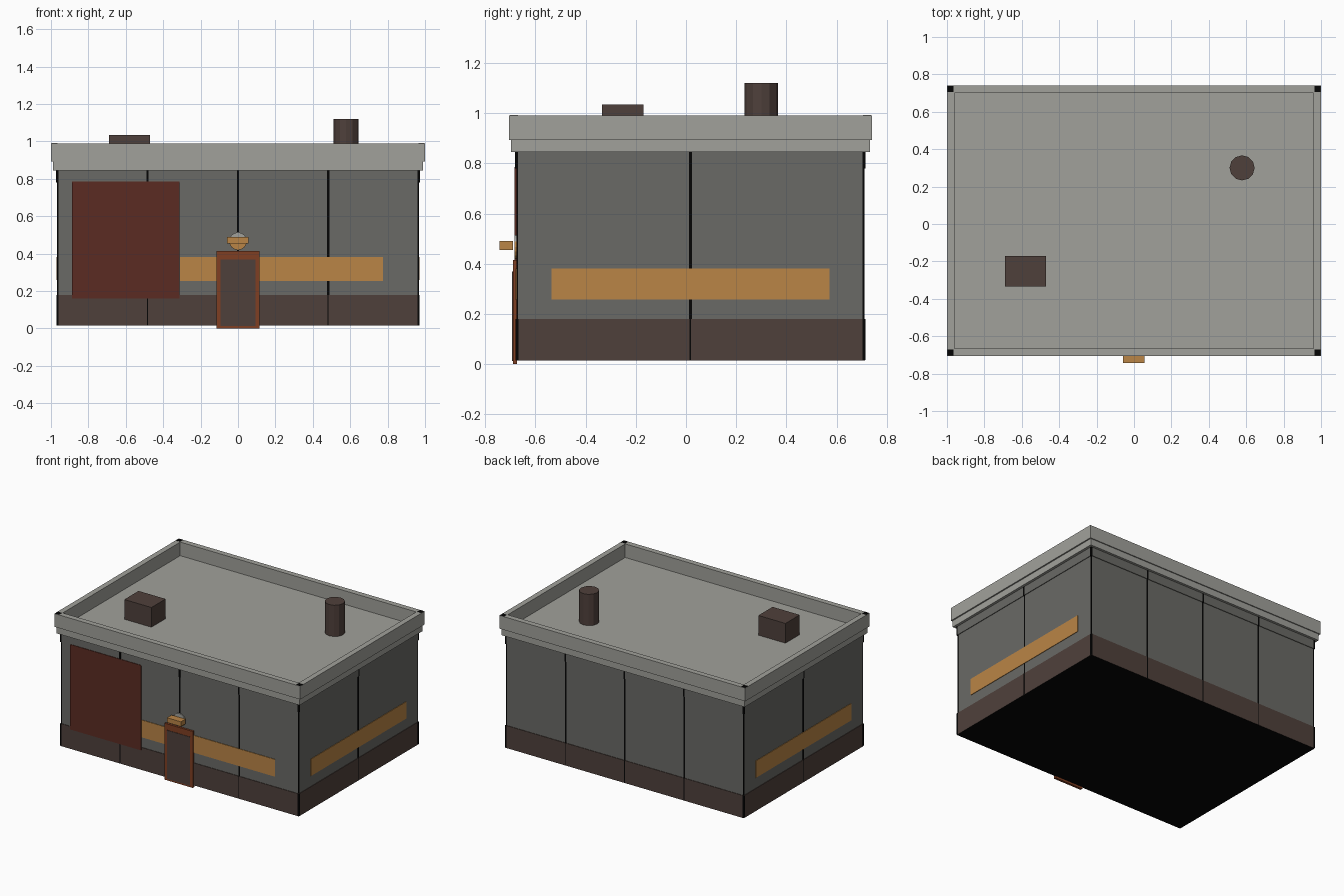
import bpy, bmesh, math

if "Cube" in bpy.data.objects:
    bpy.data.objects.remove(bpy.data.objects["Cube"])

CY = 0.0175  # building centre in y (the lamp sticks out in front)


def mat(name, hexcol):
    m = bpy.data.materials.new(name)
    rgb = [int(hexcol[i:i + 2], 16) / 255 for i in (0, 2, 4)]
    m.diffuse_color = [c / 12.92 if c <= 0.04045 else ((c + 0.055) / 1.055) ** 2.4 for c in rgb] + [1]
    m.use_nodes = True
    m.node_tree.nodes["Principled BSDF"].inputs["Base Color"].default_value = m.diffuse_color
    return m


ROOF = mat("pale_concrete", "A1A19B")
WALL = mat("grey_wall", "6A6A66")
BROWN = mat("dark_brown", "4F403B")
RED = mat("shutter_red", "5B2B22")
AMBER = mat("amber", "BA8546")
RUST = mat("rust_orange", "803E22")
BLACK = mat("black", "050505")


def finish(name, bm, *mats):
    me = bpy.data.meshes.new(name)
    bmesh.ops.recalc_face_normals(bm, faces=bm.faces)
    bm.to_mesh(me)
    bm.free()
    for m in mats:
        me.materials.append(m)
    ob = bpy.data.objects.new(name, me)
    bpy.context.collection.objects.link(ob)
    return ob


def box(name, x0, x1, y0, y1, z0, z1, m):
    bm = bmesh.new()
    bmesh.ops.create_cube(bm, size=1)
    for v in bm.verts:
        v.co = ((x0 + x1) / 2 + v.co.x * (x1 - x0),
                (y0 + y1) / 2 + v.co.y * (y1 - y0),
                (z0 + z1) / 2 + v.co.z * (z1 - z0))
    return finish(name, bm, m)


def loft(name, rings, m):
    """Stack of rectangles (half x, half y, z), capped at both ends."""
    bm = bmesh.new()
    loops = [[bm.verts.new((sx * hx, CY + sy * hy, z))
              for sx, sy in ((-1, -1), (1, -1), (1, 1), (-1, 1))] for hx, hy, z in rings]
    for a, b in zip(loops, loops[1:]):
        for i in range(4):
            j = (i + 1) % 4
            bm.faces.new((a[i], a[j], b[j], b[i]))
    bm.faces.new(loops[0][::-1])
    bm.faces.new(loops[-1])
    return finish(name, bm, m)


def cylinder(name, x, y, z0, z1, r, n, m):
    bm = bmesh.new()
    bmesh.ops.create_cone(bm, cap_ends=True, segments=n, radius1=r, radius2=r, depth=z1 - z0)
    bmesh.ops.translate(bm, verts=bm.verts, vec=(x, y, (z0 + z1) / 2))
    return finish(name, bm, m)


HX, HY = 0.966, 0.692
FRONT, BACK = CY - HY, CY + HY

# Main body: plinth, walls, top trim
base = loft("plinth", [(HX + .004, HY + .004, .015), (HX + .004, HY + .004, .18)], BROWN)
base.data.materials.append(BLACK)
for f in base.data.polygons:
    if f.normal.z < -0.5:
        f.material_index = 1  # black underside
loft("walls", [(HX, HY, .18), (HX, HY, .78)], WALL)
loft("wall_trim", [(HX + .005, HY + .005, .78), (HX + .005, HY + .005, .85)], WALL)

# Roof with raised parapet and sunken deck
loft("roof_parapet", [(.99, .715, .845), (.99, .715, .893), (1, .7225, .893), (1, .7225, .99),
                      (.96, .682, .99), (.96, .682, .89)], ROOF)

# Dark corner joints on the parapet and the wall corners
for sx in (-1, 1):
    for sy in (-1, 1):
        cx, cy = sx * .981, CY + sy * .7035
        box("parapet_corner", cx - .016, cx + .016, cy - .016, cy + .016, .985, .992, BLACK)
        for part, z0, z1, o in (("plinth", .017, .18, .005), ("wall", .18, .78, .001), ("trim", .78, .85, .006)):
            w = .012 if part != "wall" else .007
            px, py = sx * (HX + o - w / 2), CY + sy * (HY + o - w / 2)
            box(part + "_corner_joint", px - w / 2, px + w / 2, py - w / 2, py + w / 2, z0, z1, BLACK)

# Panel seams: wide on walls, narrow on the plinth
for part, z0, z1, o, w in (("plinth", .017, .18, .005, .003), ("wall", .18, .78, .001, .006),
                           ("trim", .78, .85, .006, .006)):
    for x in (-.484, 0, .482):
        box(part + "_seam_front", x - w, x + w, FRONT - o, FRONT + .003, z0, z1, BLACK)
        box(part + "_seam_back", x - w, x + w, BACK - .003, BACK + o, z0, z1, BLACK)
    for s in (-1, 1):
        a, b = sorted((s * (HX - .003), s * (HX + o)))
        box(part + "_seam_side", a, b, CY - w, CY + w, z0, z1, BLACK)

# Amber window bands on front and sides
box("front_window_band", -.31, .775, FRONT - .004, FRONT + .003, .255, .382, AMBER)
for s in (-1, 1):
    a, b = sorted((s * (HX - .003), s * (HX + .004)))
    box("side_window_band", a, b, -.535, .572, .258, .382, AMBER)

# Red shutter
box("shutter", -.887, -.312, FRONT - .009, FRONT + .002, .16, .785, RED)

# Door with frame
box("door_frame", -.115, .115, FRONT - .015, FRONT + .002, 0, .415, RUST)
box("door_panel", -.094, .094, FRONT - .018, FRONT - .01, .012, .37, BROWN)

# Lamp: round back plate (pale top, amber below) and box hood
bm = bmesh.new()
bmesh.ops.create_cone(bm, cap_ends=True, segments=16, radius1=.047, radius2=.047, depth=.009)
for v in bm.verts:
    x, y, z = v.co
    v.co = (x, FRONT - .004 + z, .467 + y)
bmesh.ops.bisect_plane(bm, geom=bm.verts[:] + bm.edges[:] + bm.faces[:],
                       plane_co=(0, 0, .488), plane_no=(0, 0, 1))
for f in bm.faces:
    f.material_index = 0 if f.calc_center_median().z > .488 else 1
finish("lamp_plate", bm, ROOF, AMBER)
box("lamp_hood", -.058, .055, -.742, -.69, .455, .49, AMBER)

# Roof equipment
box("roof_vent", -.69, -.47, -.335, -.17, .885, 1.035, BROWN)
cylinder("roof_chimney", .578, .30, .885, 1.12, .067, 12, BROWN)
